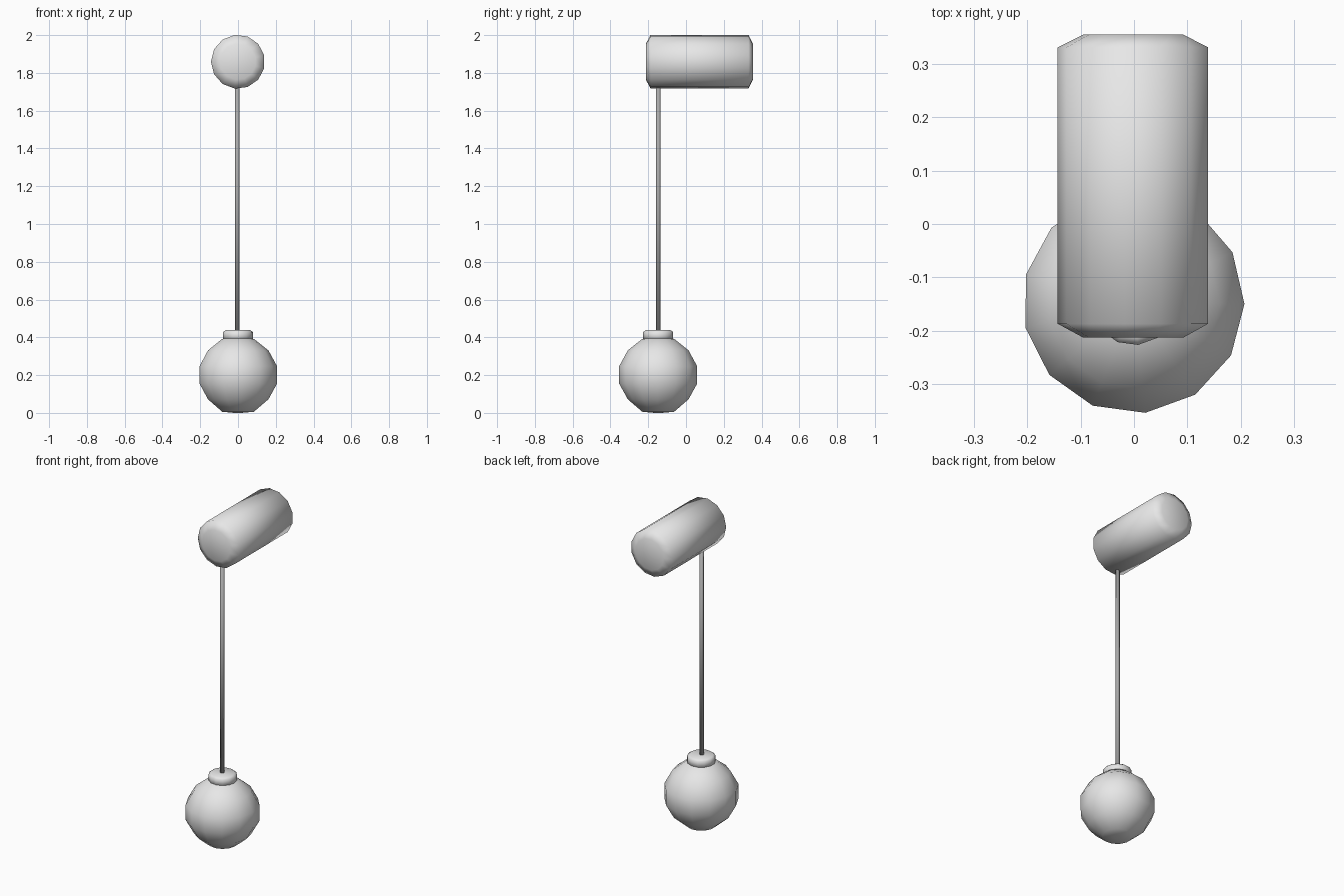
import bpy, bmesh, math
from mathutils import Matrix

if "Cube" in bpy.data.objects:
    bpy.data.objects.remove(bpy.data.objects["Cube"])


def colour(name, value):
    m = bpy.data.materials.new(name)
    m.diffuse_color = (value, value, value, 1)
    m.use_nodes = True
    m.node_tree.nodes["Principled BSDF"].inputs["Base Color"].default_value = m.diffuse_color
    return m


light_grey = colour("light_grey", 0.8)
mid_grey = colour("mid_grey", 0.4)


def lathe(name, profile, sides, matrix, mat, turn=0.0, angle=100):
    """Revolve (radius, height) points around local z, with flat end caps."""
    bm = bmesh.new()
    rings = [[bm.verts.new((r * math.cos(turn + math.tau * i / sides),
                            r * math.sin(turn + math.tau * i / sides), z))
              for i in range(sides)] for r, z in profile]
    for a, b in zip(rings, rings[1:]):
        for i in range(sides):
            j = (i + 1) % sides
            bm.faces.new((a[i], a[j], b[j], b[i]))
    bm.faces.new(rings[0][::-1])
    bm.faces.new(rings[-1])
    bmesh.ops.recalc_face_normals(bm, faces=bm.faces)
    mesh = bpy.data.meshes.new(name)
    bm.to_mesh(mesh)
    bm.free()
    mesh.transform(matrix)
    mesh.materials.append(mat)
    obj = bpy.data.objects.new(name, mesh)
    bpy.context.collection.objects.link(obj)
    bpy.ops.object.select_all(action='DESELECT')
    obj.select_set(True)
    bpy.context.view_layer.objects.active = obj
    bpy.ops.object.shade_smooth_by_angle(angle=math.radians(angle))
    return obj


base = Matrix.Translation((-0.001, -0.147, 0))
turn = math.radians(-0.8)

# Faceted ball at the bottom
lathe("ball", [(0.02, 0), (0.085, 0.006), (0.162, 0.072), (0.208, 0.155), (0.208, 0.247),
               (0.162, 0.331), (0.085, 0.392), (0.02, 0.4)], 13, base, light_grey, turn)

# Collar on top of the ball
lathe("collar", [(0.07, 0.386), (0.08, 0.394), (0.08, 0.428), (0.066, 0.438)],
      13, base, light_grey, turn)

# Thin rod, running up into the head
lathe("rod", [(0.012, 0.43), (0.012, 1.75)], 8,
      base @ Matrix.Translation((-0.003, 0, 0)), mid_grey)

# Horizontal head with chamfered ends, lying along y
head = Matrix.Translation((0, 0, 1.859)) @ Matrix.Rotation(math.radians(-90), 4, 'X')
lathe("head", [(0.095, -0.213), (0.143, -0.187), (0.143, 0.331), (0.095, 0.355)],
      13, head, light_grey, math.pi)
